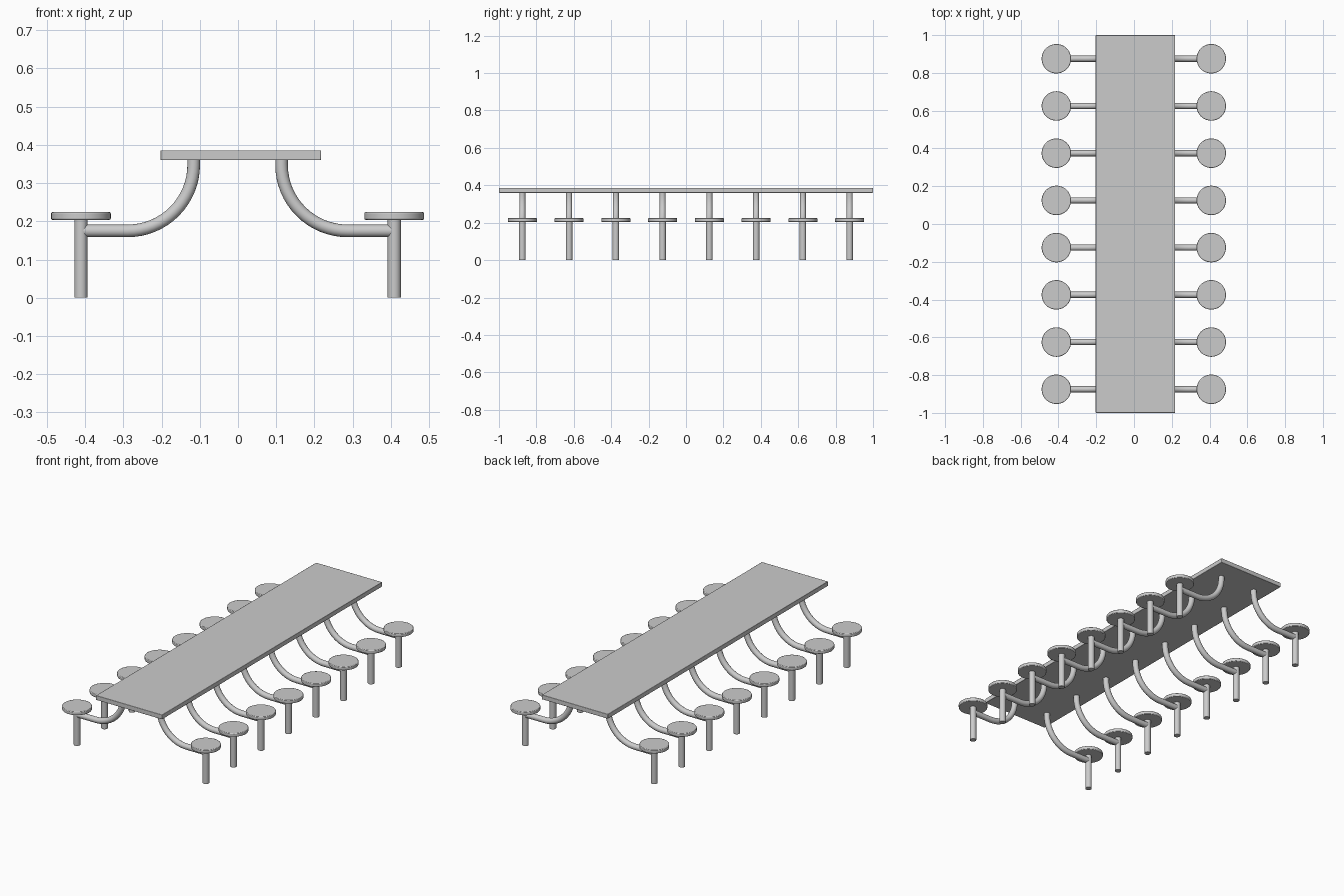
import bpy
import math

if "Cube" in bpy.data.objects:
    bpy.data.objects.remove(bpy.data.objects["Cube"])

CX = -0.001          # the seat rows are mirrored about this line
ROWS = [-0.875 + 0.25 * i for i in range(8)]


def finish(obj, name, bevel=0.0):
    obj.name = name
    bpy.ops.object.select_all(action='DESELECT')
    obj.select_set(True)
    bpy.context.view_layer.objects.active = obj
    if bevel:
        mod = obj.modifiers.new("edge_bevel", 'BEVEL')
        mod.width = bevel
        mod.segments = 2
        mod.limit_method = 'ANGLE'
    bpy.ops.object.shade_smooth_by_angle(angle=math.radians(35))
    return obj


def cylinder(name, x, y, z0, z1, radius, sides, bevel=0.0):
    bpy.ops.mesh.primitive_cylinder_add(vertices=sides, radius=radius, depth=z1 - z0,
                                        location=(x, y, (z0 + z1) / 2))
    return finish(bpy.context.object, name, bevel)


def arm(name, side, y):
    # horizontal tube from the post, quarter bend, then up into the table top
    r, z = 0.173, 0.175
    pts = [(0.410, z)]
    for i in range(17):
        a = math.pi / 2 * i / 16
        pts.append((0.288 - r * math.sin(a), z + r * (1 - math.cos(a))))
    pts.append((0.115, 0.365))
    cu = bpy.data.curves.new(name, 'CURVE')
    cu.dimensions = '3D'
    cu.bevel_depth = 0.0165
    cu.bevel_resolution = 6
    cu.use_fill_caps = True
    sp = cu.splines.new('POLY')
    sp.points.add(len(pts) - 1)
    for p, (px, pz) in zip(sp.points, pts):
        p.co = (CX + side * px, y, pz, 1)
    obj = bpy.data.objects.new(name, cu)
    bpy.context.collection.objects.link(obj)
    bpy.ops.object.select_all(action='DESELECT')
    obj.select_set(True)
    bpy.context.view_layer.objects.active = obj
    bpy.ops.object.convert(target='MESH')
    return finish(bpy.context.object, name)


# table top
bpy.ops.mesh.primitive_cube_add(size=1, location=(0.007, 0, 0.373))
top = bpy.context.object
top.scale = (0.42, 2.0, 0.026)
bpy.ops.object.transform_apply(location=False, rotation=False, scale=True)
finish(top, "table_top", 0.002)

# stools: post, round seat and curved arm on each side
for side, label in ((-1, "left"), (1, "right")):
    for i, y in enumerate(ROWS, 1):
        x = CX + side * 0.410
        cylinder(f"{label}_post_{i}", x, y, 0.0, 0.206, 0.0175, 32, 0.001)
        cylinder(f"{label}_seat_{i}", x, y, 0.204, 0.224, 0.078, 48, 0.003)
        arm(f"{label}_arm_{i}", side, y)
